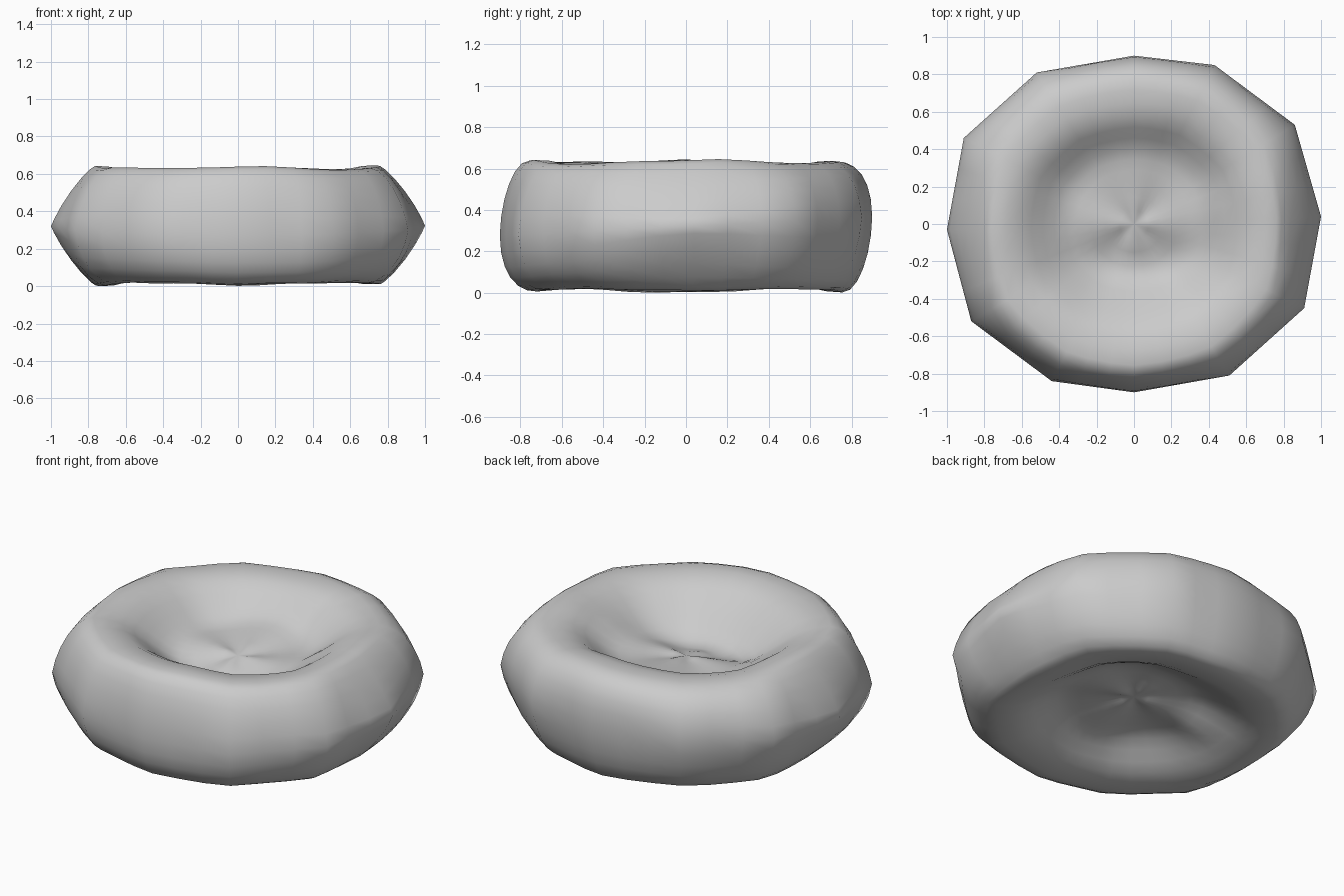
import bpy, bmesh, math
from mathutils import Vector, noise

if "Cube" in bpy.data.objects:
    bpy.data.objects.remove(bpy.data.objects["Cube"])

# Faceted plan outline of the disc, anticlockwise from the right
OUTLINE = [(1, .04), (.86, .53), (.43, .85), (0, .90), (-.52, .81), (-.91, .46),
           (-1, -.03), (-.87, -.52), (-.44, -.84), (0, -.90), (.51, -.81), (.91, -.45)]
SUB = 3            # steps along each outline edge
MID, HALF = .333, .318


def smooth(t):
    t = min(max(t, 0), 1)
    return t * t * (3 - 2 * t)


def bump(x, y, cx, cy, rx, ry):
    return math.exp(-((x - cx) / rx) ** 2 - ((y - cy) / ry) ** 2)


def crest(d, side):
    """Rim crest as a fraction of the outline, further out at front and back."""
    return .775 + .05 * abs(d.y) - .02 * side * d.y


def softened(p, amount):
    """Plan point eased from the faceted outline towards an ellipse."""
    a = math.atan2(p.y / .89, p.x / .97)
    return p.lerp(Vector((.97 * math.cos(a), .89 * math.sin(a))), amount)


def dish_offset(x, y, f, d, side):
    """Height offset of the dish surface."""
    if side > 0:
        # upper shelf rises to the back and steps down to a front pocket
        floor = .12 + .10 * y - .05 * bump(x, y, 0, -.25, .35, .14)
        floor += .04 * bump(x, y, .47, .05, .1, .12)
    else:
        # lower floor is a little deeper towards the back
        floor = .15 - .07 * y + .05 * bump(x, y, -.42, .04, .15, .12)
    c = crest(d, side)
    start = .32 + .08 * side * d.y
    # steep bowl wall, then a gentle lip up to the crest
    wall = .85 * smooth((f - start) / (.70 - start)) + .15 * smooth((f - .5) / (c - .5))
    return side * (floor + (HALF - floor) * wall)


def lumps(x, y, d, side):
    """Gentle unevenness; the rim dips on the diagonals."""
    return (.014 * noise.noise(Vector((x * 3.1, y * 3.1, side * 2.3)))
            - side * .016 * (2 * d.x * d.y) ** 2)


# Subdivided plan outline
plan = []
for i, p in enumerate(OUTLINE):
    q = OUTLINE[(i + 1) % len(OUTLINE)]
    plan += [Vector(p).lerp(Vector(q), k / SUB) for k in range(SUB)]
n = len(plan)

bm = bmesh.new()
inner = [.1, .2, .3, .4, .48, .56, .64, .72, .8, .9]   # fractions of the crest


def dish_ring(g, side):
    ring = []
    for p in plan:
        d = p.normalized()
        f = g * crest(d, side)
        x, y = softened(p, .6) * f
        z = MID + dish_offset(x, y, f, d, side)
        ring.append(bm.verts.new((x, y, z + lumps(x, y, d, side))))
    return ring


# Upper dish, rounded rim, lower dish
rings = [dish_ring(g, 1) for g in inner]
STEPS = 12
for k in range(STEPS + 1):
    a = math.pi / 2 - math.pi * k / STEPS
    up = math.sin(a)
    ring = []
    for p in plan:
        d = p.normalized()
        # crest blends from its upper to its lower position
        c = crest(d, up)
        # pointed at the left and right, rounded elsewhere
        e = 2.1 - .85 * abs(d.x) ** 10
        f = c + (1 - c) * max(0, math.cos(a)) ** (2 / e)
        off = math.copysign(HALF * abs(up) ** (2 / e), up)
        x, y = softened(p, .6 * abs(up)) * f
        # widest line sits higher at the back than at the front
        z = MID + off + .05 * p.y * (1 - (off / HALF) ** 2)
        z += lumps(x, y, d, 1 if up > 0 else -1) * abs(up)
        ring.append(bm.verts.new((x, y, z)))
    rings.append(ring)
rings += [dish_ring(g, -1) for g in reversed(inner)]

for r0, r1 in zip(rings, rings[1:]):
    for i in range(n):
        j = (i + 1) % n
        bm.faces.new((r0[i], r1[i], r1[j], r0[j]))

# Close both dish centres
for ring in (rings[0], rings[-1]):
    c = bm.verts.new(sum((v.co for v in ring), Vector()) / n)
    for i in range(n):
        bm.faces.new((c, ring[i], ring[(i + 1) % n]))
bmesh.ops.recalc_face_normals(bm, faces=bm.faces)

# Seat on the ground
low = min(v.co.z for v in bm.verts)
for v in bm.verts:
    v.co.z -= low
for f in bm.faces:
    f.smooth = True

mesh = bpy.data.meshes.new("dished_disc")
bm.to_mesh(mesh)
bm.free()
grey = bpy.data.materials.new("grey")
grey.diffuse_color = (.6, .6, .6, 1)
grey.use_nodes = True
grey.node_tree.nodes["Principled BSDF"].inputs["Base Color"].default_value = grey.diffuse_color
mesh.materials.append(grey)
disc = bpy.data.objects.new("dished_disc", mesh)
bpy.context.collection.objects.link(disc)
